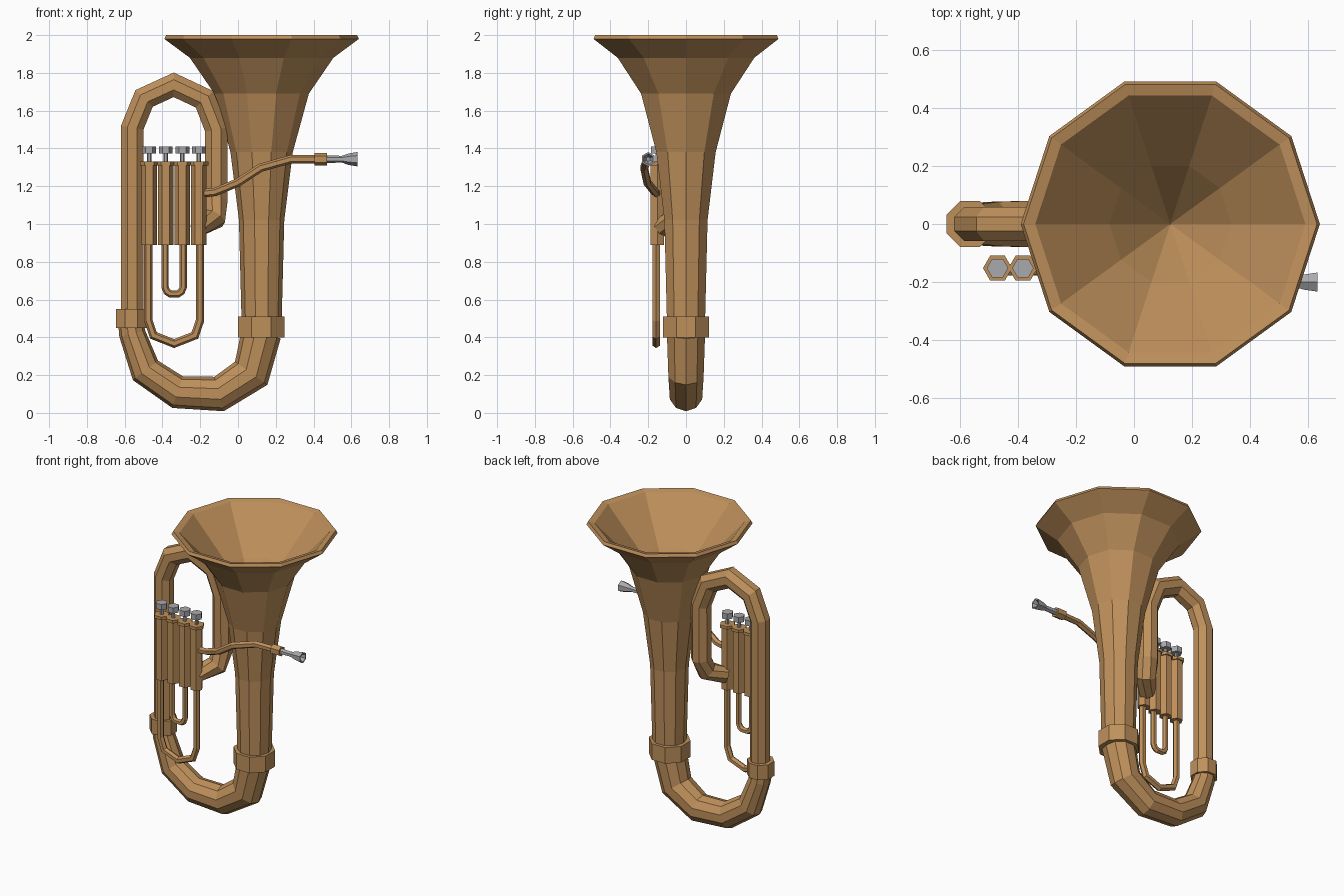
import bpy, bmesh, math
from mathutils import Vector

cube = bpy.data.objects.get("Cube")
if cube:
    bpy.data.objects.remove(cube, do_unlink=True)


def make_material(name, color):
    m = bpy.data.materials.new(name)
    m.use_nodes = True
    m.diffuse_color = color
    m.node_tree.nodes["Principled BSDF"].inputs["Base Color"].default_value = color
    return m


brass = make_material("brass", (0.52, 0.28, 0.105, 1))
silver = make_material("silver", (0.4, 0.4, 0.42, 1))


def sweep(name, path, radii, sides, mat=brass, flat=False, axis=None):
    """Faceted tube along a path; flat puts a face, not an edge, to the side."""
    pts = [Vector(p) for p in path]
    if not isinstance(radii, (list, tuple)):
        radii = [radii] * len(pts)
    phase = math.pi / sides if flat else math.pi / 2
    grow = 1 / math.cos(math.pi / sides) if flat else 1
    bm = bmesh.new()
    rings = []
    for i, p in enumerate(pts):
        if axis:
            t, miter = Vector(axis), 1
        else:
            a = (p - pts[max(i - 1, 0)]).normalized()
            b = (pts[min(i + 1, len(pts) - 1)] - p).normalized()
            t = (a + b).normalized()
            miter = 1 / max(t.dot(b if b.length else a), 0.7)
        u = Vector((0, 1, 0))
        u = (u - t * u.dot(t)).normalized()
        v = t.cross(u) * miter
        r = radii[i] * grow
        ring = []
        for k in range(sides):
            ang = phase + math.tau * k / sides
            ring.append(bm.verts.new(p + (u * math.cos(ang) + v * math.sin(ang)) * r))
        rings.append(ring)
    for r0, r1 in zip(rings, rings[1:]):
        for k in range(sides):
            n = (k + 1) % sides
            bm.faces.new((r0[k], r0[n], r1[n], r1[k]))
    bm.faces.new(rings[0])
    bm.faces.new(rings[-1])
    bmesh.ops.recalc_face_normals(bm, faces=bm.faces)
    mesh = bpy.data.meshes.new(name)
    bm.to_mesh(mesh)
    bm.free()
    mesh.materials.append(mat)
    obj = bpy.data.objects.new(name, mesh)
    bpy.context.collection.objects.link(obj)
    return obj


def upright(name, x, y, profile, sides, mat=brass, flat=False):
    """Turned part on a vertical axis, profile given as (z, radius)."""
    return sweep(name, [(x, y, z) for z, r in profile], [r for z, r in profile],
                 sides, mat, flat, axis=(0, 0, 1))


def in_plane(y, points):
    return [(x, y, z) for x, z in points]


# Bell: outside up to the rim, then back down inside
upright("bell", 0.125, 0,
        [(0.42, 0.104), (0.52, 0.107), (1.02, 0.12), (1.38, 0.165), (1.69, 0.25),
         (1.88, 0.38), (1.98, 0.515), (2.0, 0.505), (1.99, 0.465),
         (1.72, 0.21), (1.45, 0.001)], 10)
upright("bell_collar", 0.123, 0, [(0.4, 0.122), (0.51, 0.122)], 8, flat=True)

# Bottom bow and the tall loop
sweep("bottom_bow",
      in_plane(0, [(-0.565, 0.46), (-0.56, 0.42), (-0.49, 0.225), (-0.32, 0.11),
                   (-0.1, 0.1), (0.07, 0.21), (0.123, 0.42)]),
      [0.068, 0.07, 0.08, 0.085, 0.09, 0.098, 0.106], 10)
upright("bow_collar", -0.565, 0, [(0.45, 0.08), (0.55, 0.08)], 8, flat=True)
sweep("tall_loop",
      in_plane(0, [(-0.56, 0.5), (-0.56, 1.51), (-0.497, 1.665), (-0.34, 1.737),
                   (-0.177, 1.66), (-0.115, 1.5), (-0.115, 1.13)])
      + [(-0.13, -0.04, 1.03), (-0.21, -0.13, 0.985)],
      [0.059] * 7 + [0.057, 0.05], 8, flat=True)

# Four valves with caps and buttons
valve_y = -0.152
for i in range(4):
    x = -0.47 + 0.0875 * i
    upright(f"valve_{i + 1}", x, valve_y, [(0.89, 0.041), (1.32, 0.041)], 6)
    upright(f"valve_cap_{i + 1}", x, valve_y, [(1.31, 0.05), (1.33, 0.05)], 6)
    upright(f"valve_stem_{i + 1}", x, valve_y, [(1.32, 0.012), (1.38, 0.012)], 6, silver)
    upright(f"valve_button_{i + 1}", x, valve_y, [(1.372, 0.037), (1.41, 0.037)], 6, silver)

# U-shaped tuning slides under the valves
for name, half, bend, low, r in (("long_slide", 0.137, 0.49, 0.367, 0.022),
                                 ("short_slide", 0.048, 0.665, 0.63, 0.019)):
    left = [(-half, 0.9), (-half, bend), (-half * 0.8, low + (bend - low) * 0.35)]
    mid = [(0, low)] if half > 0.1 else [(-0.02, low), (0.02, low)]
    right = [(-x, z) for x, z in reversed(left)]
    sweep(name, in_plane(-0.158, [(x - 0.338, z) for x, z in left + mid + right]), r, 6)

# Mouth pipe and mouthpiece
sweep("mouth_pipe",
      [(-0.21, -0.152, 1.16), (-0.12, -0.165, 1.17), (0, -0.205, 1.22),
       (0.12, -0.222, 1.298), (0.28, -0.205, 1.343), (0.43, -0.2, 1.343)], 0.022, 6)
sweep("mouth_pipe_collar", [(0.405, -0.2, 1.343), (0.47, -0.2, 1.343)], 0.034, 6)
cup = [(0.46, 0.02), (0.55, 0.018), (0.585, 0.03), (0.632, 0.038),
       (0.632, 0.029), (0.6, 0.012)]
sweep("mouthpiece", [(x, -0.2, 1.343) for x, r in cup], [r for x, r in cup],
      6, silver, axis=(1, 0, 0))
